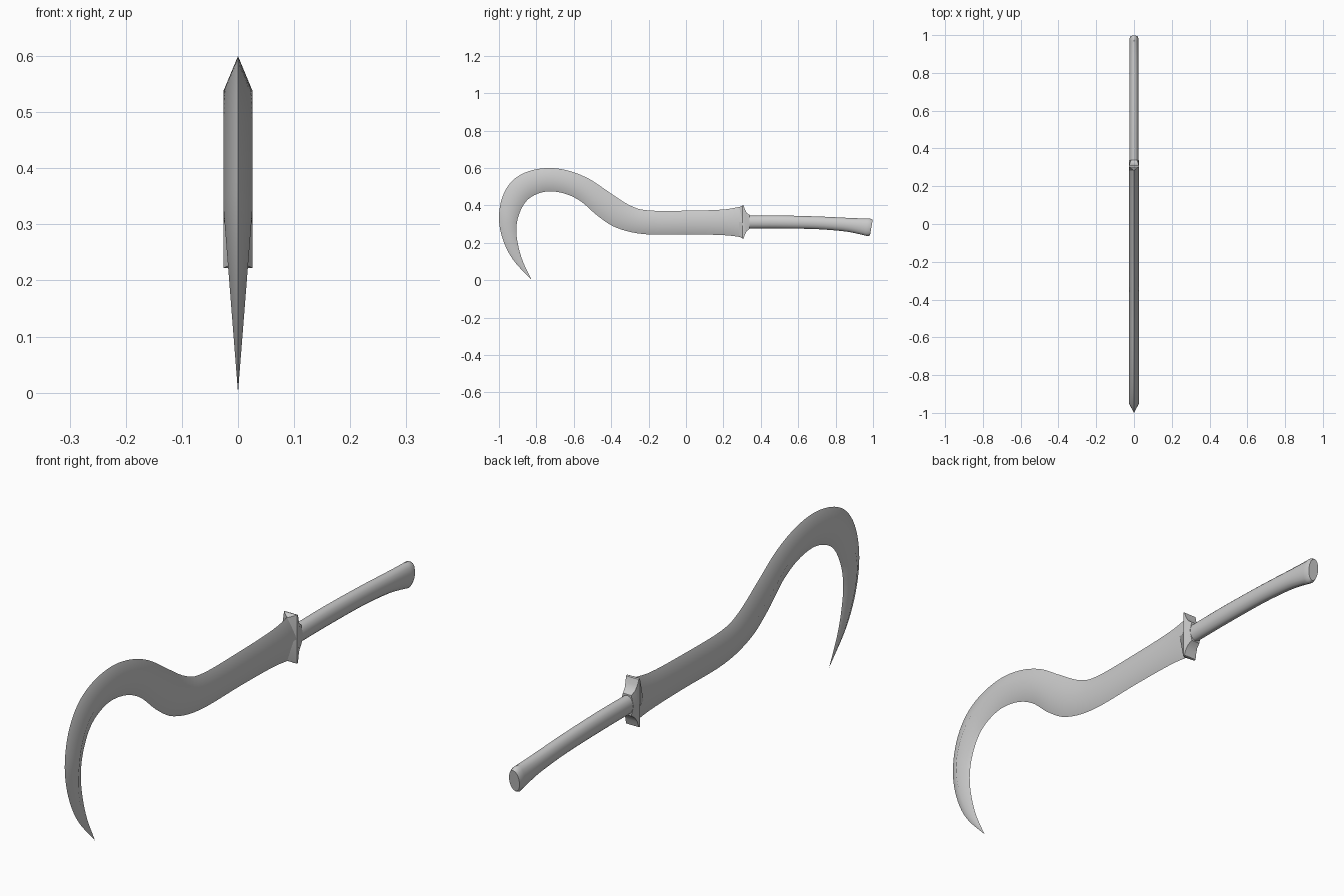
import bpy, bmesh, math
from mathutils import Vector

cube = bpy.data.objects.get("Cube")
if cube:
    bpy.data.objects.remove(cube, do_unlink=True)

steel = bpy.data.materials.new("grey steel")
steel.use_nodes = True
GREY = (0.6, 0.6, 0.6, 1)
steel.diffuse_color = GREY
steel.node_tree.nodes["Principled BSDF"].inputs["Base Color"].default_value = GREY

HALF = 0.026  # half thickness of the whole tool


def smooth_path(points, steps):
    """Catmull-Rom curve through the points."""
    pts = [Vector(p) for p in points]
    pts = [2 * pts[0] - pts[1]] + pts + [2 * pts[-1] - pts[-2]]
    path = []
    for a, b, c, d in zip(pts, pts[1:], pts[2:], pts[3:]):
        for i in range(steps):
            t = i / steps
            path.append(b + (c - a) * t / 2 + (a - b * 2.5 + c * 2 - d / 2) * t * t
                        + ((b - c) * 1.5 + (d - a) / 2) * t ** 3)
    return path + [pts[-2]]


def loft(name, rings, angle):
    """Skin a list of equal rings, cap the ends and shade."""
    bm = bmesh.new()
    loops = [[bm.verts.new(co) for co in ring] for ring in rings]
    n = len(loops[0])
    for a, b in zip(loops, loops[1:]):
        for i in range(n):
            j = (i + 1) % n
            bm.faces.new((a[i], a[j], b[j], b[i]))
    bm.faces.new(loops[0])
    bm.faces.new(loops[-1])
    bmesh.ops.remove_doubles(bm, verts=bm.verts[:], dist=0.0002)
    bmesh.ops.recalc_face_normals(bm, faces=bm.faces[:])
    mesh = bpy.data.meshes.new(name)
    bm.to_mesh(mesh)
    bm.free()
    mesh.materials.append(steel)
    obj = bpy.data.objects.new(name, mesh)
    bpy.context.collection.objects.link(obj)
    bpy.ops.object.select_all(action='DESELECT')
    obj.select_set(True)
    bpy.context.view_layer.objects.active = obj
    bpy.ops.object.shade_smooth_by_angle(angle=math.radians(angle))
    return obj


def section(outer, inner, half, edge=0.0):
    """Diamond section; edge widens its two sharp corners into flats."""
    mid = (outer + inner) / 2
    spots = [(-edge, outer), (edge, outer), (half, mid),
             (edge, inner), (-edge, inner), (-half, mid)]
    return [(x, p.x, p.y) for x, p in spots]


# Hooked blade: outer and inner edges as (y, z), from guard to tip
outer = smooth_path([(.3, .395), (.2, .378), (.02, .372), (-.2, .373), (-.3, .4),
                     (-.41, .47), (-.515, .54), (-.62, .583), (-.73, .6), (-.84, .583),
                     (-.925, .535), (-.98, .45), (-1, .335), (-.98, .22),
                     (-.925, .11), (-.825, 0)], 5)
inner = smooth_path([(.3, .23), (.2, .241), (.02, .245), (-.22, .246), (-.37, .28),
                     (-.47, .342), (-.56, .42), (-.645, .462), (-.735, .475), (-.81, .455),
                     (-.86, .415), (-.895, .345), (-.907, .27), (-.898, .19),
                     (-.872, .1), (-.825, 0)], 5)
rings = []
for o, i in zip(outer, inner):
    height = (o.y + i.y) / 2
    taper = min(1, height / 0.33) if o.x < -0.8 else 1
    rings.append(section(o, i, HALF * taper))
loft("blade", rings, 60)

# Flared guard: sharp edges open into square horns, then curve in to the grip
guard = [(.283, .39, .234, 0), (.303, .4, .222, HALF), (.309, .398, .224, HALF),
         (.315, .378, .245, .024), (.324, .36, .262, .021), (.34, .349, .274, .017)]
loft("guard", [section(Vector((y, top)), Vector((y, low)), HALF, edge)
               for y, top, low, edge in guard], 35)

# Oval grip: (y at top, z top, y at bottom, z bottom)
SIDES = 16
grip = smooth_path([(.315, .345, .315, .277), (.5, .346, .5, .277), (.7, .341, .7, .273),
                    (.85, .334, .84, .262), (.925, .331, .91, .25),
                    (.985, .33, .972, .235)], 4)
grip.append(Vector((.998, .322, .984, .241)))
rings = []
for k, g in enumerate(grip):
    top, low = Vector((g[0], g[1])), Vector((g[2], g[3]))
    width = 0.021 if k == len(grip) - 1 else 0.0245
    ring = []
    for s in range(SIDES):
        a = math.tau * s / SIDES
        p = (top + low) / 2 + (top - low) / 2 * math.cos(a)
        ring.append((width * math.sin(a), p.x, p.y))
    rings.append(ring)
loft("grip", rings, 40)
